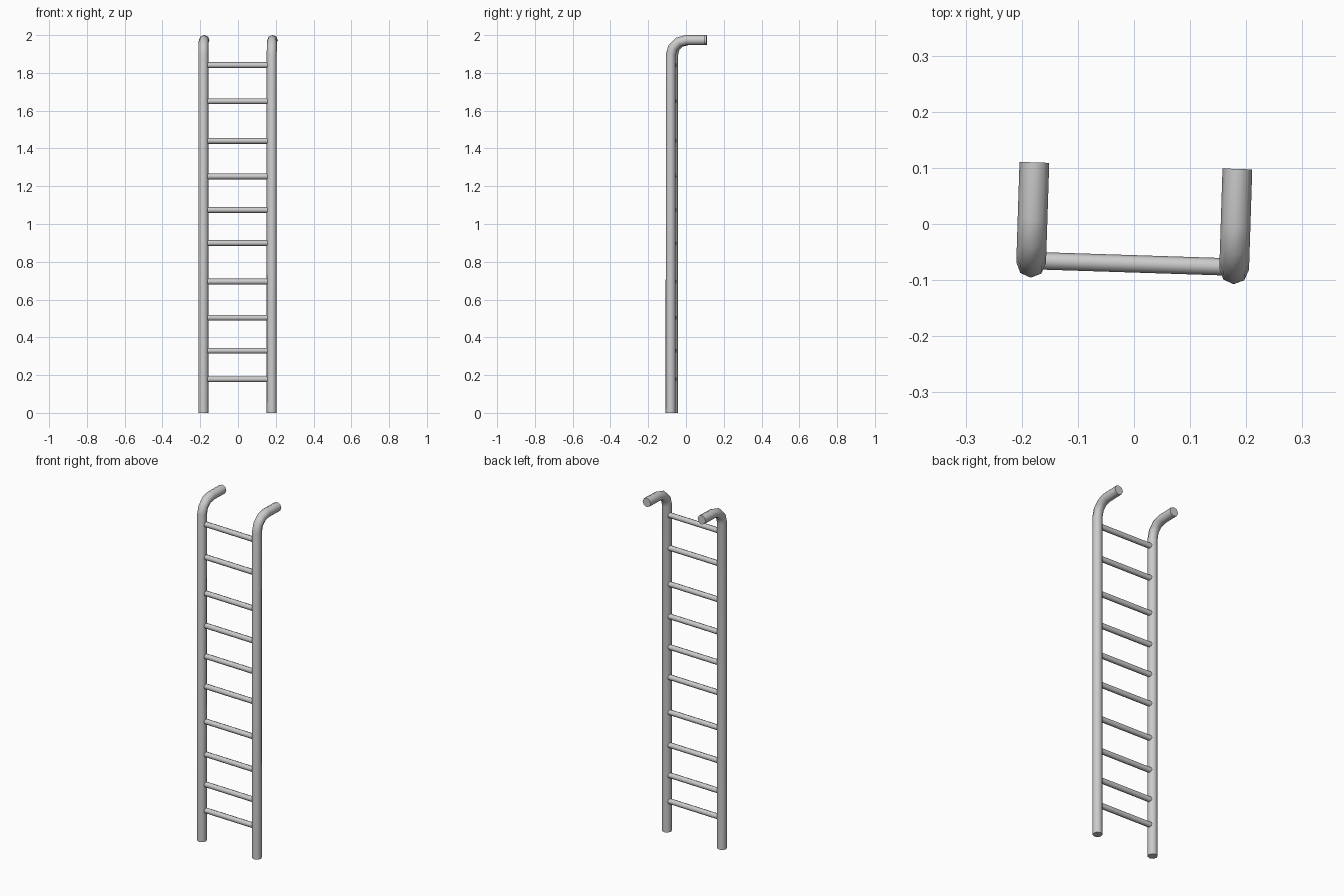
import bpy, bmesh, math
from mathutils import Vector, Matrix

if "Cube" in bpy.data.objects:
    bpy.data.objects.remove(bpy.data.objects["Cube"])

SIDES = 8
TURN = Matrix.Rotation(math.radians(-1.85), 4, 'Z')  # whole ladder is turned slightly


def tube(name, path, radius, side):
    """Sweep an eight-sided section along a planar path; side is the plane normal."""
    bm = bmesh.new()
    pts = [Vector(p) for p in path]
    side = Vector(side)
    rings = []
    for i, p in enumerate(pts):
        t_in = (p - pts[max(i - 1, 0)]).normalized()
        t_out = (pts[min(i + 1, len(pts) - 1)] - p).normalized()
        up = (t_in + t_out).normalized().cross(side)
        ring = []
        for k in range(SIDES):
            a = 2 * math.pi * k / SIDES
            ring.append(bm.verts.new(p + radius * (math.cos(a) * side + math.sin(a) * up)))
        rings.append(ring)
    for a, b in zip(rings, rings[1:]):
        for k in range(SIDES):
            j = (k + 1) % SIDES
            bm.faces.new((a[k], a[j], b[j], b[k]))
    bm.faces.new(rings[0][::-1])
    bm.faces.new(rings[-1])
    bmesh.ops.recalc_face_normals(bm, faces=bm.faces)
    bm.transform(TURN)
    mesh = bpy.data.meshes.new(name)
    bm.to_mesh(mesh)
    bm.free()
    obj = bpy.data.objects.new(name, mesh)
    bpy.context.collection.objects.link(obj)
    bpy.ops.object.select_all(action='DESELECT')
    obj.select_set(True)
    bpy.context.view_layer.objects.active = obj
    bpy.ops.object.shade_smooth_by_angle(angle=math.radians(50))
    return obj


# Side rails, bent over at the top into hooks
R, BEND, RAIL_Y, TOP = 0.0265, 0.08, -0.075, 1.9735
for name, x in (("left_rail", -0.181), ("right_rail", 0.181)):
    path = [(x, RAIL_Y, 0)]
    for i in range(4):
        a = math.pi / 2 * i / 3
        path.append((x, RAIL_Y + BEND * (1 - math.cos(a)), TOP - BEND + BEND * math.sin(a)))
    path.append((x, 0.104, TOP))
    tube(name, path, R, (1, 0, 0))

# Rungs, unevenly spaced
heights = (0.178, 0.329, 0.504, 0.695, 0.899, 1.074, 1.252, 1.44, 1.65, 1.841)
for i, z in enumerate(heights):
    tube(f"rung_{i + 1}", [(-0.19, -0.071, z), (0.19, -0.071, z)], 0.0155, (0, 0, 1))
